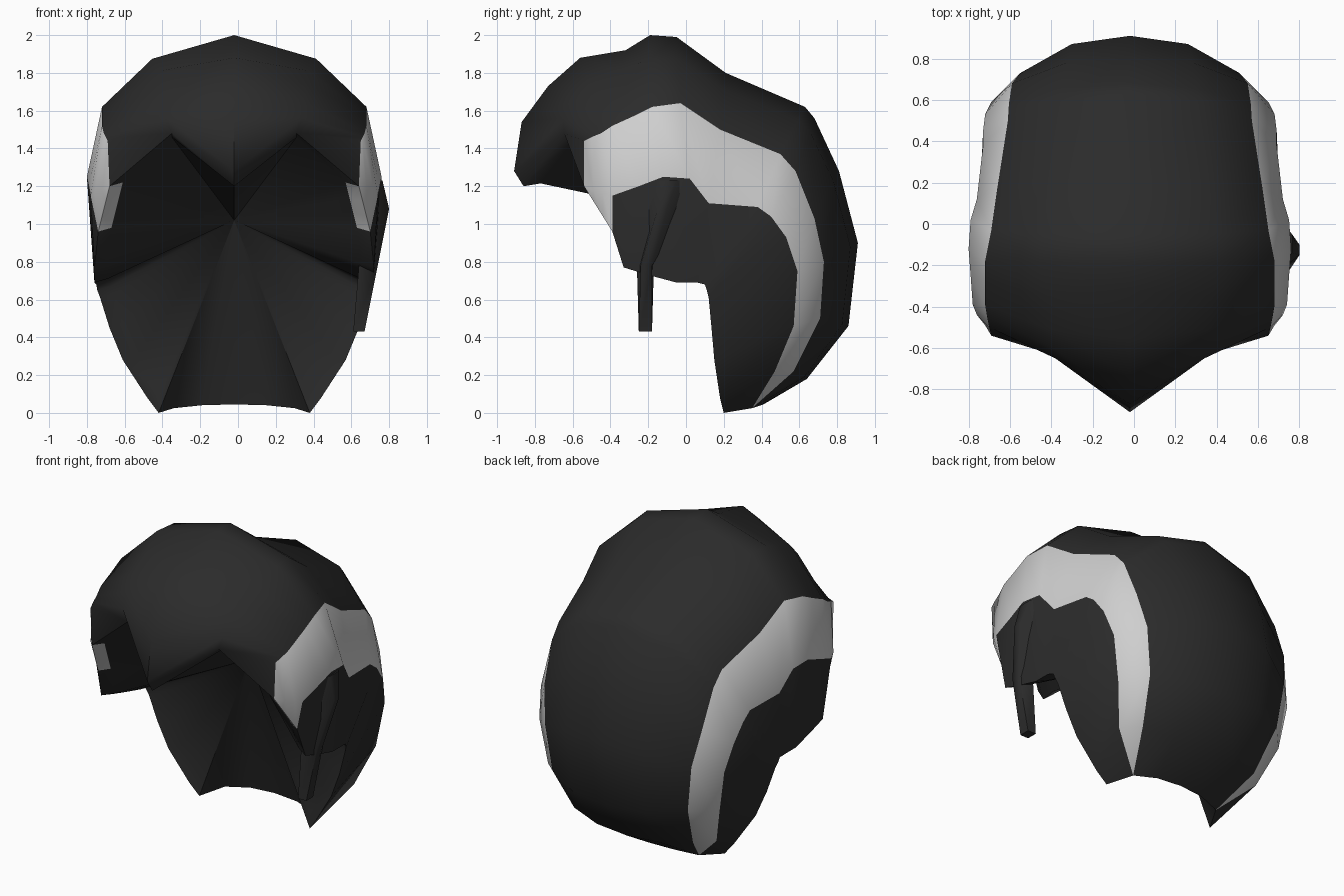
import bpy, bmesh

if "Cube" in bpy.data.objects:
    bpy.data.objects.remove(bpy.data.objects["Cube"])

def material(name, v):
    m = bpy.data.materials.new(name)
    m.diffuse_color = (v, v, v, 1)
    m.use_nodes = True
    m.node_tree.nodes["Principled BSDF"].inputs["Base Color"].default_value = m.diffuse_color
    return m

black = material("black_hair", 0.024)
grey = material("grey_streak", 0.62)

# Guide lines from the forehead to the nape: (half width, y, z)
crown = [(0, y, z) for y, z in [
    (-.91, 1.28), (-.87, 1.54), (-.73, 1.73), (-.56, 1.88), (-.32, 1.92),
    (-.19, 2.0), (-.05, 1.99), (.21, 1.80), (.63, 1.62), (.68, 1.56),
    (.81, 1.28), (.91, .90), (.86, .46), (.64, .18), (.41, .045)]]
streak_top = [
    (.67, -.54, 1.44), (.68, -.50, 1.46), (.69, -.45, 1.48), (.70, -.39, 1.52),
    (.70, -.28, 1.57), (.70, -.18, 1.62), (.67, -.03, 1.64), (.64, .18, 1.50),
    (.59, .50, 1.37), (.585, .58, 1.28), (.57, .68, 1.03), (.53, .73, .80),
    (.49, .71, .50), (.43, .57, .22), (.32, .35, .025)]
streak_low = [
    (.66, -.54, 1.20), (.70, -.49, 1.18), (.74, -.44, 1.165), (.76, -.39, 1.15),
    (.77, -.25, 1.20), (.78, -.12, 1.25), (.77, .02, 1.24), (.74, .12, 1.11),
    (.71, .38, 1.09), (.71, .45, 1.04), (.70, .53, .93), (.67, .59, .75),
    (.62, .57, .46), (.53, .47, .22), (.32, .35, .025)]
hem = [
    (.66, -.54, 1.20), (.68, -.49, 1.12), (.70, -.44, 1.04), (.72, -.39, .96),
    (.74, -.33, .77), (.74, -.20, .73), (.74, -.05, .69), (.74, .06, .69),
    (.73, .10, .68), (.725, .11, .65), (.71, .12, .61), (.66, .135, .45),
    (.59, .15, .28), (.46, .18, .08), (.40, .20, 0)]

# Line midway between crown and streak, starting at the notch of the fringe
shoulder = [(.33, -.645, 1.48), (.36, -.65, 1.56), (.37, -.60, 1.65),
            (.38, -.51, 1.74), (.40, -.35, 1.81)]
for i in range(5, 15):
    a, c = crown[i], streak_top[i]
    t = min(max((i - 6) / 4, 0), 1)
    xf, f = .62 - .09 * t, .67 + .11 * t
    shoulder.append((c[0] * xf, c[1] + (a[1] - c[1]) * f, c[2] + (a[2] - c[2]) * f))
lines = [crown, shoulder, streak_top, streak_low, hem]

bm = bmesh.new()
cache = {}

def vert(p):
    key = tuple(round(c, 4) + 0.0 for c in p)
    if key not in cache:
        cache[key] = bm.verts.new(key)
    return cache[key]

def face(points, side, mat=0):
    vs = []
    for x, y, z in points:
        v = vert((x * side, y, z))
        if v not in vs:
            vs.append(v)
    if len(vs) > 2 and not bm.faces.get(vs):
        bm.faces.new(vs).material_index = mat

apex = (0, .15, 1.02)
tip = (0, -.86, 1.20)
for s in (1, -1):
    # Outer hair surface with the grey streak
    for j in range(4):
        for i in range(14):
            g = int(j == 2 or (j == 3 and i < 3))
            a, b = lines[j], lines[j + 1]
            face([a[i], a[i + 1], b[i + 1], b[i]], s, g)
    # Fringe corner and hanging tip
    face([shoulder[0], streak_top[0], hem[0]], s)
    face([crown[0], tip, shoulder[0]], s)
    # Thick rim, then the hollow underside
    rim = [tip, shoulder[0]] + hem
    lip = [(0, -.77, 1.215), (.33, -.58, 1.46)]
    lip += [(x - .07, y + .03, z + .02) for x, y, z in hem[:-1]] + [hem[-1]]
    for k in range(len(rim) - 1):
        face([rim[k], rim[k + 1], lip[k + 1], lip[k]], s, int(2 <= k < 5))
        face([lip[k], lip[k + 1], apex], s)
    # Back of the hollow, from the curved nape edge
    nape = [line[14] for line in lines[:3]] + [hem[14]]
    for k in range(3):
        face([nape[k], nape[k + 1], apex], s)

def finish(bm, name, mats):
    bmesh.ops.recalc_face_normals(bm, faces=bm.faces)
    me = bpy.data.meshes.new(name)
    bm.to_mesh(me)
    bm.free()
    ob = bpy.data.objects.new(name, me)
    bpy.context.collection.objects.link(ob)
    for m in mats:
        me.materials.append(m)
    bpy.ops.object.select_all(action='DESELECT')
    ob.select_set(True)
    bpy.context.view_layer.objects.active = ob
    bpy.ops.object.shade_smooth_by_angle(angle=1.2)
    return ob

hair = finish(bm, "hair_cap", [black, grey])
hair.location.x = -0.02

# Loose strand in front of one ear: x range, inner y range, outer y range, z
sections = [(.61, .67, -.25, -.18, -.25, -.18, .43),
            (.64, .74, -.26, -.17, -.24, -.18, .78),
            (.68, .80, -.25, .00, -.15, -.10, 1.08),
            (.70, .765, -.22, .03, -.14, -.05, 1.23)]
bm = bmesh.new()
rings = [[bm.verts.new(p) for p in ((x0, a0, z), (x1, b0, z), (x1, b1, z), (x0, a1, z))]
         for x0, x1, a0, a1, b0, b1, z in sections]
for a, b in zip(rings, rings[1:]):
    for k in range(4):
        n = (k + 1) % 4
        bm.faces.new((a[k], a[n], b[n], b[k]))
bm.faces.new(rings[0])
bm.faces.new(rings[-1])
finish(bm, "loose_strand", [black])
